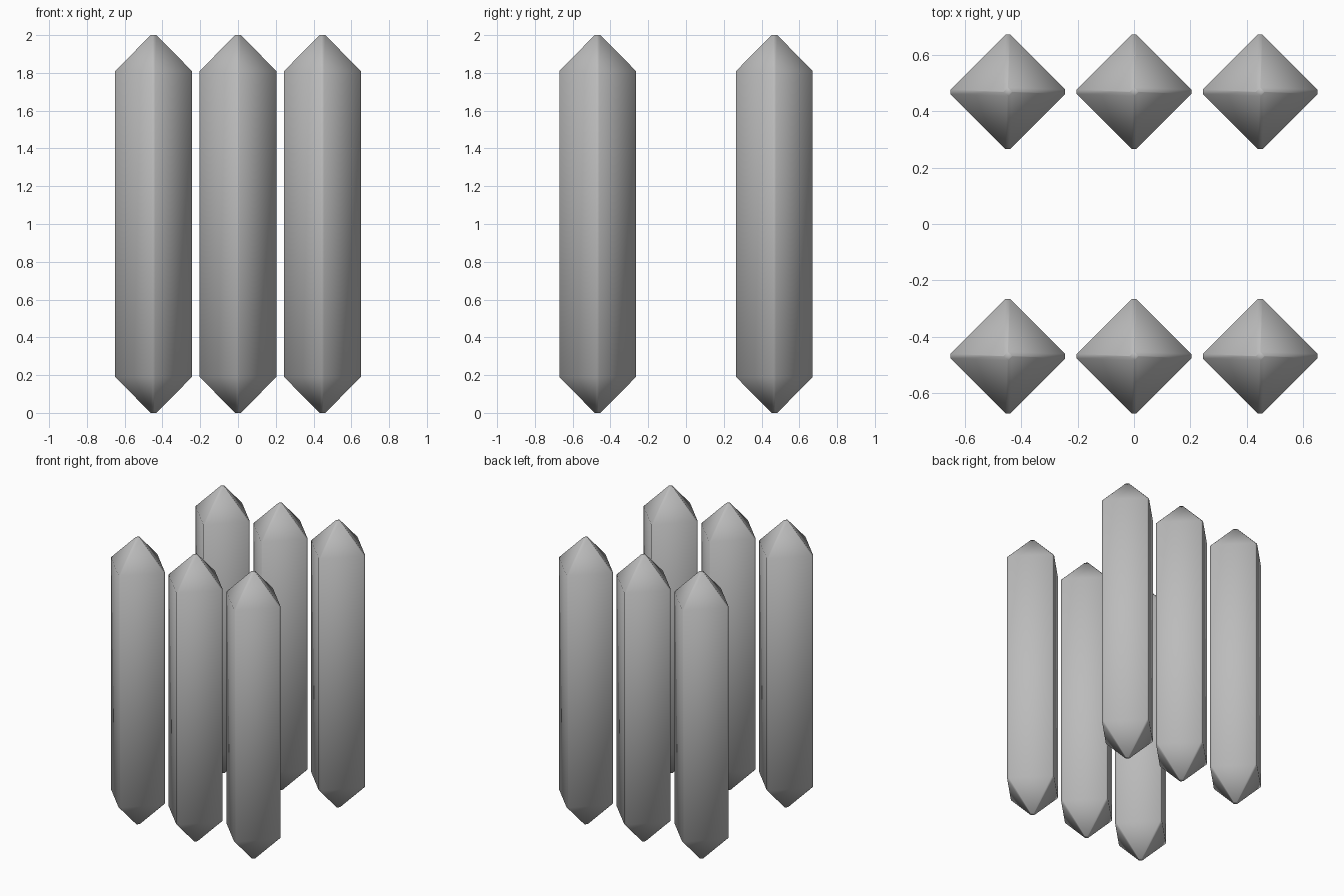
import bpy, bmesh, math

if "Cube" in bpy.data.objects:
    bpy.data.objects.remove(bpy.data.objects["Cube"])

R, TIP, SHOULDER, HEIGHT = 0.203, 0.015, 0.19, 2.0
CUT = 0.008  # half width of the blunted vertical edges

grey = bpy.data.materials.new("stone grey")
grey.diffuse_color = (0.5, 0.5, 0.5, 1)
grey.use_nodes = True
grey.node_tree.nodes["Principled BSDF"].inputs["Base Color"].default_value = grey.diffuse_color


def ring(bm, radius, cut, z):
    """Diamond outline with each corner slightly cut off (8 points)."""
    pts = []
    for k in range(4):
        a = k * math.pi / 2
        c, s = math.cos(a), math.sin(a)
        for t in (-cut, cut):
            pts.append(bm.verts.new((radius * c - t * s, radius * s + t * c, z)))
    return pts


def crystal_mesh():
    """Four-sided shaft with a blunt pyramid at both ends."""
    bm = bmesh.new()
    rings = [ring(bm, TIP, 0.001, 0),
             ring(bm, R, CUT, SHOULDER),
             ring(bm, R, CUT, HEIGHT - SHOULDER),
             ring(bm, TIP, 0.001, HEIGHT)]
    for low, high in zip(rings, rings[1:]):
        for i in range(8):
            j = (i + 1) % 8
            bm.faces.new((low[i], low[j], high[j], high[i]))
    bm.faces.new(rings[0][::-1])
    bm.faces.new(rings[-1])
    bmesh.ops.recalc_face_normals(bm, faces=bm.faces)
    for f in bm.faces:
        f.smooth = True
    me = bpy.data.meshes.new("crystal")
    bm.to_mesh(me)
    bm.free()
    me.materials.append(grey)
    return me


# Two rows of three identical crystals
mesh = crystal_mesh()
for row, y in (("front", -0.468), ("back", 0.468)):
    for col, x in (("left", -0.447), ("middle", 0), ("right", 0.447)):
        ob = bpy.data.objects.new(f"{row}_{col}_crystal", mesh)
        ob.location = (x, y, 0)
        bpy.context.collection.objects.link(ob)
